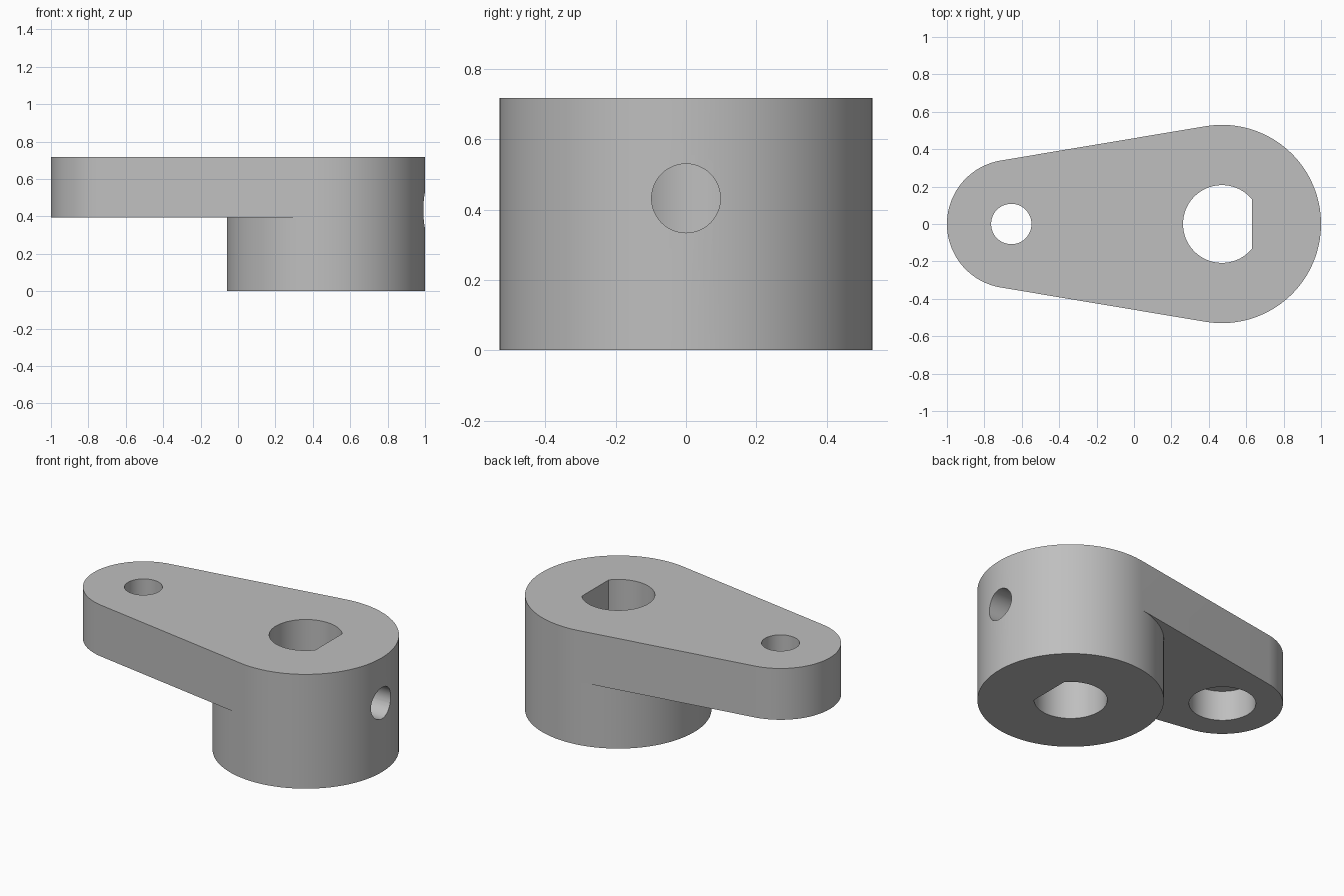
import bpy, bmesh
from math import acos, cos, sin, pi, radians

cube = bpy.data.objects.get("Cube")
if cube:
    bpy.data.objects.remove(cube, do_unlink=True)

# Main dimensions
TOP, ARM_Z = 0.717, 0.395
HUB_X, HUB_R = 0.47, 0.53
TIP_X, TIP_R = -0.656, 0.344
TANGENT = acos((TIP_R - HUB_R) / (HUB_X - TIP_X))

grey = bpy.data.materials.new("grey metal")
grey.use_nodes = True
colour = (0.52, 0.52, 0.52, 1)
grey.diffuse_color = colour
grey.node_tree.nodes["Principled BSDF"].inputs["Base Color"].default_value = colour


def arc(cx, r, start, end, n):
    """Points on an arc, both ends included."""
    angles = [start + (end - start) * i / n for i in range(n + 1)]
    return [(cx + r * cos(a), r * sin(a)) for a in angles]


def ring(bm, points, z):
    return [bm.verts.new((x, y, z)) for x, y in points]


def walls(bm, low, high):
    for i in range(len(low)):
        j = (i + 1) % len(low)
        bm.faces.new((low[i], low[j], high[j], high[i]))


def finish(bm, name):
    bmesh.ops.recalc_face_normals(bm, faces=bm.faces)
    mesh = bpy.data.meshes.new(name)
    bm.to_mesh(mesh)
    bm.free()
    mesh.materials.append(grey)
    obj = bpy.data.objects.new(name, mesh)
    bpy.context.collection.objects.link(obj)
    return obj


def prism(name, points, z0, z1):
    bm = bmesh.new()
    low, high = ring(bm, points, z0), ring(bm, points, z1)
    walls(bm, low, high)
    bm.faces.new(low)
    bm.faces.new(high)
    return finish(bm, name)


# Lever body: round hub with a tapered arm flush with its top
outer = arc(HUB_X, HUB_R, -TANGENT, TANGENT, 70)
inner = arc(HUB_X, HUB_R, TANGENT, 2 * pi - TANGENT, 56)[1:-1]
tip = arc(TIP_X, TIP_R, TANGENT, 2 * pi - TANGENT, 56)
bm = bmesh.new()
mid_outer, mid_inner, mid_tip = (ring(bm, p, ARM_Z) for p in (outer, inner, tip))
base = ring(bm, outer + inner, 0)
top = ring(bm, outer + tip, TOP)
walls(bm, base, mid_outer + mid_inner)
walls(bm, mid_outer + mid_tip, top)
bm.faces.new(base)
bm.faces.new(top)
bm.faces.new([mid_outer[-1]] + mid_tip + [mid_outer[0]] + mid_inner[::-1])
lever = finish(bm, "lever_arm")

# Cutters: D-shaped shaft bore, stepped pin hole, cross hole for a set screw
BORE_R = 0.208
flat = acos((0.63 - HUB_X) / BORE_R)
cutters = [
    prism("shaft_bore", arc(HUB_X, BORE_R, flat, 2 * pi - flat, 64), -0.1, 1),
    prism("pin_hole", arc(TIP_X, 0.108, 0, 2 * pi, 48)[:-1], 0.2, 1),
    prism("pin_counterbore", arc(TIP_X, 0.19, 0, 2 * pi, 64)[:-1], 0.2, 0.585),
]
screw = prism("set_screw_hole", arc(0, 0.098, 0, 2 * pi, 48)[:-1], 0.5, 1.2)
screw.rotation_euler.y = radians(90)
screw.location.z = 0.432
cutters.append(screw)

bpy.ops.object.select_all(action="DESELECT")
bpy.context.view_layer.objects.active = lever
lever.select_set(True)
for cutter in cutters:
    cutter.hide_render = True
    mod = lever.modifiers.new(cutter.name, "BOOLEAN")
    mod.operation = "DIFFERENCE"
    mod.solver = "EXACT"
    mod.object = cutter
    bpy.ops.object.modifier_apply(modifier=mod.name)
    bpy.data.objects.remove(cutter, do_unlink=True)

bpy.ops.object.shade_smooth_by_angle(angle=radians(30))
